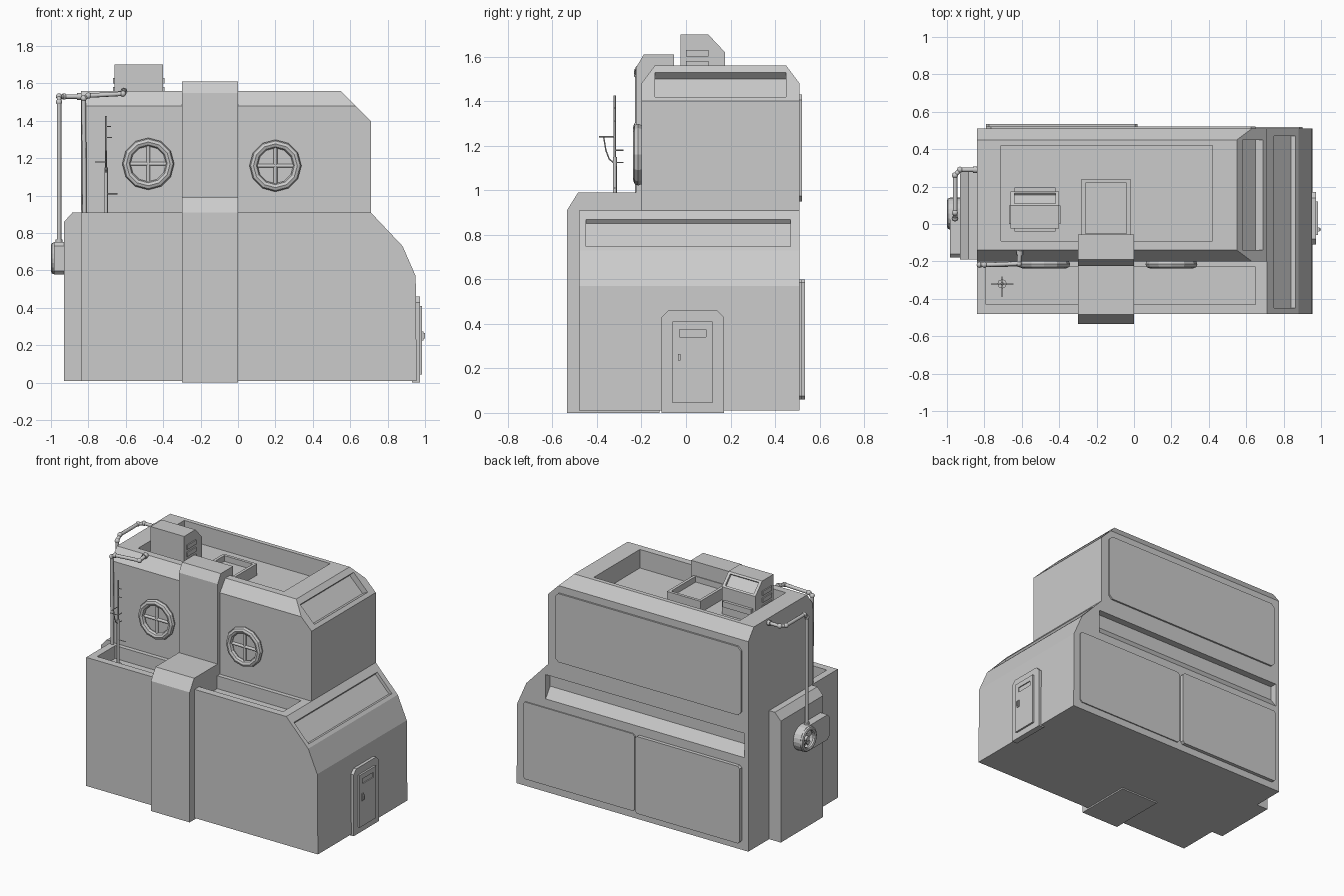
import bpy, bmesh, math
from mathutils import Vector

if "Cube" in bpy.data.objects:
    bpy.data.objects.remove(bpy.data.objects["Cube"])


def prism(name, pts, axis, a, b):
    """Extrude a 2D outline along an axis (x: yz points, y: xz points, z: xy points)."""
    put = {'x': lambda p, t: (t, p[0], p[1]),
           'y': lambda p, t: (p[0], t, p[1]),
           'z': lambda p, t: (p[0], p[1], t)}[axis]
    bm = bmesh.new()
    lo = [bm.verts.new(put(p, a)) for p in pts]
    hi = [bm.verts.new(put(p, b)) for p in pts]
    bm.faces.new(lo)
    bm.faces.new(hi)
    n = len(pts)
    for i in range(n):
        bm.faces.new((lo[i], lo[(i + 1) % n], hi[(i + 1) % n], hi[i]))
    bmesh.ops.recalc_face_normals(bm, faces=bm.faces)
    me = bpy.data.meshes.new(name)
    bm.to_mesh(me)
    bm.free()
    ob = bpy.data.objects.new(name, me)
    bpy.context.collection.objects.link(ob)
    return ob


def box(name, x0, x1, y0, y1, z0, z1):
    return prism(name, [(x0, y0), (x1, y0), (x1, y1), (x0, y1)], 'z', z0, z1)


def clipped(u0, u1, v0, v1, c):
    """Rectangle outline with its corners clipped by c."""
    return [(u0 + c, v0), (u1 - c, v0), (u1, v0 + c), (u1, v1 - c),
            (u1 - c, v1), (u0 + c, v1), (u0, v1 - c), (u0, v0 + c)]


def circle(u, v, r, n):
    return [(u + r * math.cos(2 * math.pi * i / n), v + r * math.sin(2 * math.pi * i / n))
            for i in range(n)]


def cut(ob, *cutters):
    for c in cutters:
        m = ob.modifiers.new('cut', 'BOOLEAN')
        m.operation, m.solver, m.object = 'DIFFERENCE', 'EXACT', c
        bpy.context.view_layer.objects.active = ob
        bpy.ops.object.modifier_apply(modifier=m.name)
        bpy.data.objects.remove(c)


def rod(name, p, q, r, n=8):
    p, q = Vector(p), Vector(q)
    bpy.ops.mesh.primitive_cylinder_add(vertices=n, radius=r, depth=(q - p).length,
                                        location=(p + q) / 2)
    ob = bpy.context.object
    ob.rotation_euler = (q - p).to_track_quat('Z', 'Y').to_euler()
    ob.name = name
    bpy.ops.object.shade_smooth_by_angle(angle=math.radians(50))
    return ob


def pipe(name, pts, r):
    for p, q in zip(pts, pts[1:]):
        rod(name, p, q, r)
    for p in pts[1:-1]:
        bpy.ops.mesh.primitive_uv_sphere_add(segments=8, ring_count=6, radius=r * 1.4, location=p)
        bpy.context.object.name = name + '_elbow'
        bpy.ops.object.shade_smooth()
    for p, q in ((pts[0], pts[1]), (pts[-1], pts[-2])):
        p, q = Vector(p), Vector(q)
        rod(name + '_collar', p, p + (q - p).normalized() * 0.025, r * 1.5)


def ring(name, loc, rot, R, r, n):
    bpy.ops.mesh.primitive_torus_add(major_segments=n, minor_segments=8, major_radius=R,
                                     minor_radius=r, location=loc, rotation=rot)
    bpy.context.object.name = name


# Lower storey: sloped right end, terrace recess, slope panel, back groove
lower = prism('lower_storey', [(-0.84, 0.01), (0.955, 0.01), (0.95, 0.57), (0.88, 0.73),
                               (0.71, 0.91), (-0.84, 0.91)], 'y', -0.48, 0.51)
cut(lower,
    box('c', -0.79, 0.65, -0.43, -0.23, 0.82, 1.0),
    prism('c', [(0.75, 0.87), (0.735, 0.85), (0.84, 0.74), (0.93, 0.77), (0.83, 0.87)],
          'y', -0.45, 0.47),
    prism('c', [(0.53, 0.66), (0.51, 0.66), (0.46, 0.73), (0.46, 0.83), (0.53, 0.83)],
          'x', -0.81, 0.73))

# Upper storey: chamfered top edges, sunken roof, sloped right end with recess
upper = prism('upper_storey', [(-0.20, 0.90), (0.51, 0.90), (0.51, 1.48), (0.45, 1.56),
                               (-0.14, 1.56), (-0.20, 1.48)], 'x', -0.84, 0.71)
cut(upper,
    prism('c', [(0.55, 1.56), (0.71, 1.40), (0.85, 1.40), (0.85, 1.70), (0.41, 1.70)],
          'y', -0.5, 0.8),
    box('c', -0.71, 0.42, -0.09, 0.42, 1.43, 1.7),
    prism('c', [(0.58, 1.53), (0.55, 1.50), (0.65, 1.40), (0.69, 1.42), (0.75, 1.53)],
          'y', -0.14, 0.45))

# Front band running up and over the terrace
prism('front_band', [(-0.535, 0.0), (-0.535, 0.91), (-0.485, 0.99), (-0.225, 0.99),
                     (-0.225, 1.55), (-0.19, 1.61), (-0.055, 1.61), (-0.055, 1.43),
                     (-0.12, 1.43), (-0.12, 0.0)], 'x', -0.30, 0.0)

# Roof hatch
hatch = box('roof_hatch', -0.28, -0.02, -0.06, 0.24, 1.42, 1.51)
cut(hatch, box('c', -0.26, -0.04, -0.05, 0.22, 1.47, 1.6))

# Rooftop unit with sloped grille and side louvres
unit = prism('roof_unit', [(-0.025, 1.42), (-0.025, 1.70), (0.10, 1.70), (0.175, 1.62),
                           (0.175, 1.42)], 'x', -0.66, -0.40)
cut(unit, prism('c', [(0.10, 1.68), (0.155, 1.62), (0.19, 1.65), (0.13, 1.71)],
                'x', -0.64, -0.42))
for x in (-0.66, -0.40):
    for k in range(3):
        z = 1.50 + 0.05 * k
        box('unit_louvre', x - 0.008, x + 0.008, 0.0, 0.10, z, z + 0.03)
box('unit_sill', -0.64, -0.42, 0.17, 0.195, 1.49, 1.53)
box('unit_foot', -0.64, -0.42, -0.04, -0.02, 1.43, 1.47)

# Back panels
prism('upper_back_panel', clipped(-0.79, 0.65, 0.95, 1.43, 0.025), 'y', 0.50, 0.522)
prism('lower_back_panel_left', clipped(-0.79, 0.02, 0.06, 0.60, 0.015), 'y', 0.50, 0.535)
prism('lower_back_panel_right', clipped(0.035, 0.90, 0.06, 0.60, 0.015), 'y', 0.50, 0.518)

# Left buttress
prism('side_buttress', [(-0.93, 0.01), (-0.93, 0.86), (-0.885, 0.91), (-0.83, 0.91),
                        (-0.83, 0.01)], 'y', -0.19, 0.28)

# Side vent with fan
fy, fz, fr = 0.055, 0.665, 0.087
arc = [(fy + fr * math.cos(math.radians(t)), fz + fr * math.sin(math.radians(t)))
       for t in range(-90, 91, 18)]
vent = prism('side_vent', arc + [(-0.16, fz + fr), (-0.18, fz + fr - 0.02),
                                 (-0.18, fz - fr + 0.02), (-0.16, fz - fr)], 'x', -0.985, -0.92)
cut(vent, prism('c', circle(fy, fz, 0.065, 16), 'x', -1.1, -0.95))
ring('vent_ring', (-0.985, fy, fz), (0, math.pi / 2, 0), 0.070, 0.015, 20)
rod('fan_hub', (-0.985, fy, fz), (-0.94, fy, fz), 0.018, 10)
for k in range(5):
    blade = box('fan_blade', -0.004, 0.004, -0.016, 0.016, 0.01, 0.066)
    blade.location = (-0.963, fy, fz)
    blade.rotation_euler = (k * math.tau / 5, 0, 0)

# Door frame, door, window slot and handle
cut(prism('door_frame', [(-0.11, 0.0), (0.17, 0.0), (0.17, 0.43), (0.14, 0.46),
                         (-0.08, 0.46), (-0.11, 0.43)], 'x', 0.93, 0.972))
door = box('door', 0.95, 0.985, -0.06, 0.12, 0.045, 0.41)
cut(door, box('c', 0.978, 1.1, -0.03, 0.09, 0.34, 0.375))
box('handle_plate', 0.98, 0.991, -0.04, -0.02, 0.225, 0.275)
box('door_handle', 0.985, 1.0, -0.035, -0.025, 0.235, 0.265)

# Round windows with cross bars
for x, z in ((-0.48, 1.17), (0.20, 1.16)):
    ring('window_ring', (x, -0.215, z), (math.pi / 2, 0, 0), 0.117, 0.022, 12)
    prism('window_glass', circle(x, z, 0.11, 12), 'y', -0.206, -0.19)
    rod('window_bar', (x - 0.11, -0.21, z), (x + 0.11, -0.21, z), 0.010)
    rod('window_bar', (x, -0.21, z - 0.11), (x, -0.21, z + 0.11), 0.010)

# Pipes
pipe('side_pipe', [(-0.957, 0.03, 0.74), (-0.957, 0.03, 1.50), (-0.957, 0.06, 1.53),
                   (-0.957, 0.26, 1.53), (-0.93, 0.29, 1.53), (-0.835, 0.29, 1.53)], 0.012)
pipe('front_pipe', [(-0.82, -0.218, 0.82), (-0.825, -0.218, 1.52), (-0.80, -0.218, 1.535),
                    (-0.615, -0.212, 1.545), (-0.61, -0.14, 1.56)], 0.012)

# Antenna mast with spurs and wire
mx, my = -0.705, -0.32
rod('antenna_mast', (mx, my, 0.81), (mx, my, 1.15), 0.009)
rod('antenna_tip', (mx, my, 1.15), (mx, my, 1.425), 0.005)
rod('antenna_base', (mx, my, 0.815), (mx, my, 0.84), 0.025)
for dx, dy, z in ((0, -0.07, 1.24), (0, 0.04, 1.18), (0, 0.04, 1.125), (0.06, 0, 1.01),
                  (-0.06, 0, 1.18), (0.03, 0, 1.31), (0.025, 0, 1.37)):
    rod('antenna_spur', (mx, my, z), (mx + dx, my + dy, z), 0.003, 6)
wire = [(mx, -0.37, 1.24), (mx, -0.36, 1.18), (mx, -0.345, 1.14), (mx, -0.32, 1.12)]
for p, q in zip(wire, wire[1:]):
    rod('antenna_wire', p, q, 0.003, 6)
